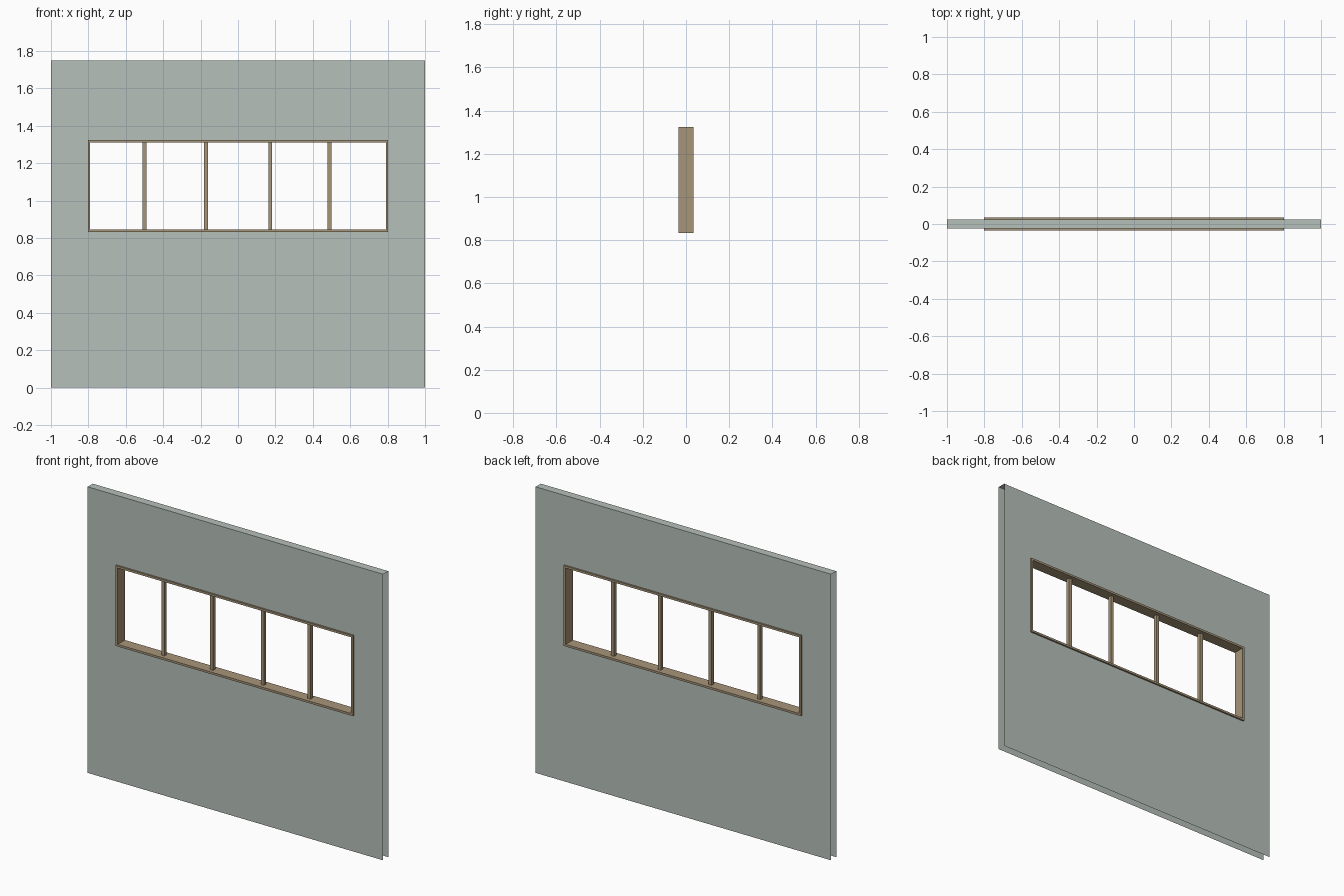
import bpy, bmesh

if "Cube" in bpy.data.objects:
    bpy.data.objects.remove(bpy.data.objects["Cube"])

def material(name, rgb):
    m = bpy.data.materials.new(name)
    m.diffuse_color = (*rgb, 1)
    m.use_nodes = True
    m.node_tree.nodes["Principled BSDF"].inputs["Base Color"].default_value = m.diffuse_color
    return m

wall_mat = material("grey_green_paint", (0.47, 0.53, 0.495))
wood_mat = material("tan_wood", (0.39, 0.30, 0.19))

W, H, T = 1.0, 1.75, 0.025            # wall half width, height, half thickness
FX, Z0, Z1, FD = 0.803, 0.833, 1.325, 0.035   # frame outer size, half depth
B = 0.013                             # frame bar width

def finish(name, bm, mat):
    me = bpy.data.meshes.new(name)
    bm.to_mesh(me)
    bm.free()
    me.materials.append(mat)
    ob = bpy.data.objects.new(name, me)
    bpy.context.collection.objects.link(ob)
    return ob

def box(name, x0, x1, y0, y1, z0, z1, mat):
    bm = bmesh.new()
    bmesh.ops.create_cube(bm, size=1)
    for v in bm.verts:
        v.co = (x0 if v.co.x < 0 else x1, y0 if v.co.y < 0 else y1, z0 if v.co.z < 0 else z1)
    return finish(name, bm, mat)

# wall: front and back sheets with a window opening, joined only along the top
bm = bmesh.new()
xs = (-W, -FX + 0.004, FX - 0.004, W)
zs = (0, Z0 + 0.004, Z1 - 0.004, H)
grids = []
for y in (-T, T):
    g = [[bm.verts.new((x, y, z)) for z in zs] for x in xs]
    grids.append(g)
    for i in range(3):
        for k in range(3):
            if (i, k) != (1, 1):
                q = [g[i][k], g[i + 1][k], g[i + 1][k + 1], g[i][k + 1]]
                bm.faces.new(q if y < 0 else q[::-1])
f, b = grids
for i in range(3):
    bm.faces.new((f[i][3], f[i + 1][3], b[i + 1][3], b[i][3]))
finish("wall", bm, wall_mat)

# window frame
box("frame_sill", -FX, FX, -FD, FD, Z0, Z0 + B, wood_mat)
box("frame_head", -FX, FX, -FD, FD, Z1 - B, Z1, wood_mat)
for side, x in (("left", -FX), ("right", FX - B)):
    box("frame_post_" + side, x, x + B, -FD, FD, Z0 + B, Z1 - B, wood_mat)

# slim upright dividers
for n, x in enumerate((-0.5, -0.171, 0.173, 0.489)):
    box(f"divider_{n + 1}", x - 0.01, x + 0.01, -0.011, 0.011, Z0 + B, Z1 - B, wood_mat)
